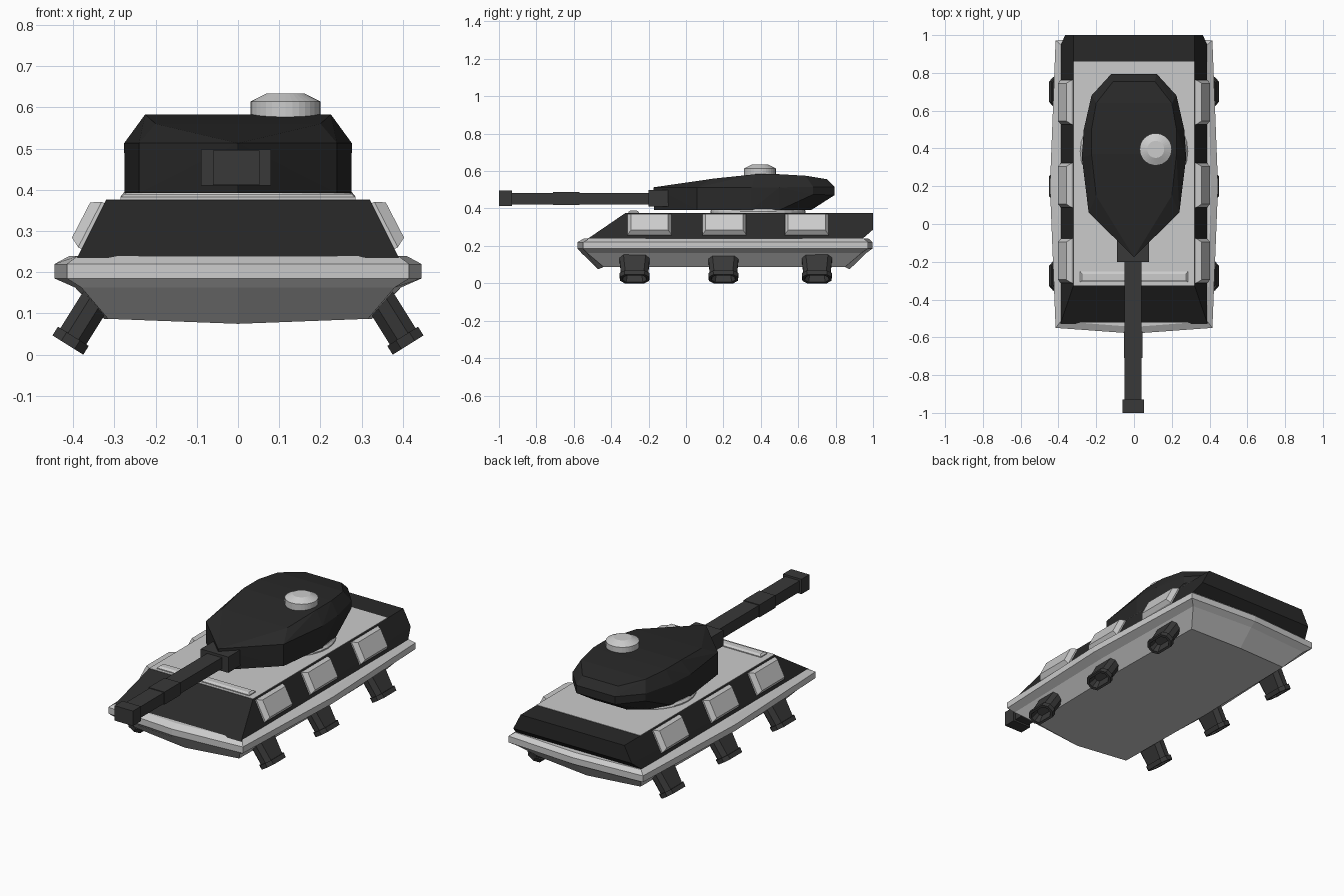
import bpy, bmesh, math
from mathutils import Matrix, Vector

if "Cube" in bpy.data.objects:
    bpy.data.objects.remove(bpy.data.objects["Cube"])


def material(name, v):
    m = bpy.data.materials.new(name)
    m.diffuse_color = (v, v, v, 1)
    m.use_nodes = True
    m.node_tree.nodes["Principled BSDF"].inputs["Base Color"].default_value = m.diffuse_color
    return m


BLACK = material("black_armour", 0.022)
DARK = material("dark_metal", 0.04)


def finish(name, bm, mat=None, mirror=False):
    bmesh.ops.recalc_face_normals(bm, faces=bm.faces)
    me = bpy.data.meshes.new(name)
    bm.to_mesh(me)
    bm.free()
    ob = bpy.data.objects.new(name, me)
    bpy.context.collection.objects.link(ob)
    if mat:
        me.materials.append(mat)
    if mirror:
        mod = ob.modifiers.new("Mirror", 'MIRROR')
        mod.use_mirror_merge = False
    return ob


def loft(name, rings, mat=None, matrix=Matrix(), mirror=False):
    """Skin equal-length rings and cap both ends."""
    bm = bmesh.new()
    vs = [[bm.verts.new(matrix @ Vector(p)) for p in r] for r in rings]
    for a, b in zip(vs, vs[1:]):
        for i in range(len(a)):
            j = (i + 1) % len(a)
            bm.faces.new((a[i], a[j], b[j], b[i]))
    bm.faces.new(vs[0])
    bm.faces.new(vs[-1])
    return finish(name, bm, mat, mirror)


def hull(name, half, mat=None):
    """Convex body from points of the right half."""
    bm = bmesh.new()
    for x, y, z in half:
        for s in ((1, -1) if x else (1,)):
            bm.verts.new((s * x, y, z))
    bmesh.ops.convex_hull(bm, input=bm.verts)
    bmesh.ops.dissolve_limit(bm, angle_limit=math.radians(1), verts=bm.verts, edges=bm.edges)
    return finish(name, bm, mat)


def rect(hx, hy, z):
    return [(-hx, -hy, z), (hx, -hy, z), (hx, hy, z), (-hx, hy, z)]


def octagon(hx, hy, c, z):
    return [(-hx + c, -hy, z), (hx - c, -hy, z), (hx, -hy + c, z), (hx, hy - c, z),
            (hx - c, hy, z), (-hx + c, hy, z), (-hx, hy - c, z), (-hx, -hy + c, z)]


def box(name, x0, x1, y0, y1, z0, z1, mat=None):
    m = Matrix.Translation(((x0 + x1) / 2, (y0 + y1) / 2, 0))
    hx, hy = (x1 - x0) / 2, (y1 - y0) / 2
    return loft(name, [rect(hx, hy, z0), rect(hx, hy, z1)], mat, m)


def circle(cx, cy, rx, ry, z, n=32):
    return [(cx + rx * math.cos(2 * math.pi * i / n),
             cy + ry * math.sin(2 * math.pi * i / n), z) for i in range(n)]


def hull_ring(w, wm, front, back, z, drop=0):
    """Slightly bowed outline of the lower body."""
    return [(0, front - .03, z - drop), (w, front, z), (wm, .2, z), (w, back, z),
            (0, back + .025, z - drop), (-w, back, z), (-wm, .2, z), (-w, front, z)]


# lower body with its protruding belt
loft("lower_body", [hull_ring(.315, .325, -.44, .85, .087, .012),
                    hull_ring(.38, .395, -.53, .94, .163),
                    hull_ring(.415, .445, -.55, .972, .185),
                    hull_ring(.415, .445, -.55, .972, .22),
                    hull_ring(.388, .408, -.515, .95, .24)])

# sloped upper body and deck
hull("upper_body", [(.39, -.53, .235), (.39, .94, .235), (.365, 1, .287),
                    (.32, -.325, .375), (.32, 1, .375)], BLACK)
box("deck_plate", -.32, .32, -.325, .86, .37, .377)
loft("deck_bar", [rect(.285, .028, .375), rect(.285, .028, .382), rect(.275, .016, .39)],
     None, Matrix.Translation((0, -.28, 0)))

# side armour pads
for i, y in enumerate((-.195, .205, .645)):
    m = Matrix.Translation((.352, y, .312)) @ Matrix.Rotation(math.radians(62.6), 4, 'Y')
    loft(f"side_pad_{i + 1}", [rect(.062, .117, -.01), rect(.062, .117, .008),
                               rect(.048, .1, .032)], None, m, True)

# splayed thruster legs with hollow ends
for i, y in enumerate((-.275, .2, .7)):
    m = Matrix.Translation((.4125, y, .0235)) @ Matrix.Rotation(math.radians(-32), 4, 'Y')
    loft(f"leg_{i + 1}", [octagon(.02, .05, .012, .045), octagon(.032, .064, .02, 0),
                          octagon(.044, .078, .025, 0), octagon(.044, .08, .025, .025),
                          octagon(.037, .072, .022, .025), octagon(.037, .082, .022, .14),
                          octagon(.03, .07, .02, .17)], DARK, m, True)

# turret ring and turret
loft("turret_ring", [circle(0, .385, .285, .255, z) for z in (.374, .383)]
     + [circle(0, .385, .275, .25, .396)])
hull("turret", [
    (0, -.17, .392), (.24, .06, .392), (.275, .35, .392), (.255, .5, .392),
    (.19, .61, .392), (.1, .67, .392),
    (0, -.175, .513), (.24, .06, .513), (.276, .35, .513), (.266, .5, .513),
    (.225, .68, .515), (.225, .68, .475), (.12, .795, .515), (.12, .795, .472),
    (0, .02, .54), (.2, .15, .56), (.225, .37, .583), (.225, .5, .583),
    (.2, .64, .575), (.11, .755, .556)], BLACK)

# commander hatch
loft("hatch", [circle(.115, .395, .085, .085, .56), circle(.115, .395, .085, .085, .614),
               circle(.115, .395, .045, .045, .634)])

# gun
box("mantlet", -.09, .08, -.2, -.02, .41, .498, DARK)
box("barrel", -.05, .04, -.95, -.15, .422, .484, DARK)
box("barrel_sleeve", -.054, .044, -.71, -.57, .418, .488, DARK)
box("muzzle", -.061, .052, -1, -.93, .412, .495, DARK)
